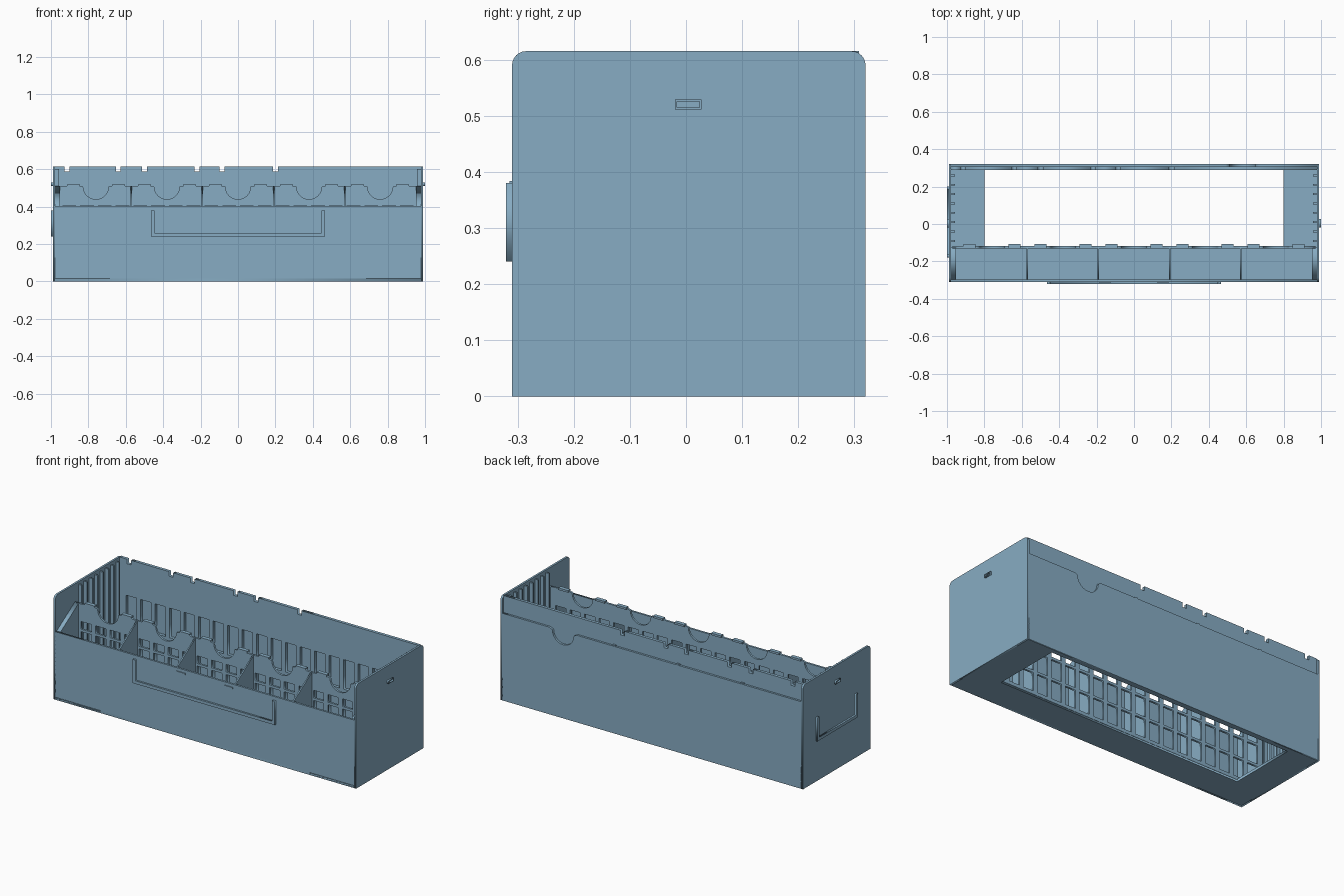
import bpy, bmesh, math
from mathutils import Matrix

if "Cube" in bpy.data.objects:
    bpy.data.objects.remove(bpy.data.objects["Cube"])

mat = bpy.data.materials.new("dusty blue")
mat.diffuse_color = (0.242, 0.413, 0.546, 1)
mat.use_nodes = True
mat.node_tree.nodes["Principled BSDF"].inputs["Base Color"].default_value = mat.diffuse_color


def finish(name, mesh):
    mesh.name = name
    mesh.materials.clear()
    mesh.materials.append(mat)
    ob = bpy.data.objects.new(name, mesh)
    bpy.context.scene.collection.objects.link(ob)
    return ob


def rect(u0, u1, v0, v1):
    return [(u0, v0), (u1, v0), (u1, v1), (u0, v1)]


def arc(cu, cv, r, a0, a1, n=12):
    return [(cu + r * math.cos(math.radians(a0 + (a1 - a0) * i / n)),
             cv + r * math.sin(math.radians(a0 + (a1 - a0) * i / n))) for i in range(n + 1)]


def panel(name, plane, lo, hi, loops):
    """Flat panel with holes: first loop is the outline, the rest are holes."""
    cu = bpy.data.curves.new(name, 'CURVE')
    cu.dimensions = '2D'
    cu.fill_mode = 'BOTH'
    cu.extrude = (hi - lo) / 2
    for pts in loops:
        sp = cu.splines.new('POLY')
        sp.points.add(len(pts) - 1)
        for p, (u, v) in zip(sp.points, pts):
            p.co = (u, v, 0, 1)
        sp.use_cyclic_u = True
    tmp = bpy.data.objects.new(name + "_outline", cu)
    bpy.context.scene.collection.objects.link(tmp)
    mesh = bpy.data.meshes.new_from_object(tmp)
    bpy.data.objects.remove(tmp)
    bpy.data.curves.remove(cu)
    m = (lo + hi) / 2
    if plane == 'XZ':
        M = Matrix(((1, 0, 0, 0), (0, 0, -1, m), (0, 1, 0, 0), (0, 0, 0, 1)))
    elif plane == 'YZ':
        M = Matrix(((0, 0, 1, m), (1, 0, 0, 0), (0, 1, 0, 0), (0, 0, 0, 1)))
    else:
        M = Matrix.Translation((0, 0, m))
    mesh.transform(M)
    bm = bmesh.new()
    bm.from_mesh(mesh)
    bmesh.ops.remove_doubles(bm, verts=bm.verts, dist=1e-5)
    bmesh.ops.recalc_face_normals(bm, faces=bm.faces)
    bm.to_mesh(mesh)
    bm.free()
    return finish(name, mesh)


def boxes(name, items):
    """Several boxes (x0, x1, y0, y1, z0, z1) in one object."""
    bm = bmesh.new()
    for x0, x1, y0, y1, z0, z1 in items:
        M = Matrix.Translation(((x0 + x1) / 2, (y0 + y1) / 2, (z0 + z1) / 2)) @ \
            Matrix.Diagonal((x1 - x0, y1 - y0, z1 - z0, 1))
        bmesh.ops.create_cube(bm, size=1, matrix=M)
    mesh = bpy.data.meshes.new(name)
    bm.to_mesh(mesh)
    bm.free()
    return finish(name, mesh)


PITCH, SLOT = 0.095, 0.068
columns = [(i - 9.5) * PITCH for i in range(20)]
bays = [(i - 2) * 0.38 for i in range(5)]

# floor frame with the large opening
panel("floor", 'XY', 0, 0.015,
      [rect(-0.98, 0.98, -0.31, 0.315), rect(-0.8, 0.8, -0.12, 0.288)])

# side walls with rounded top corners
R = 0.025
side = [(-0.31, 0), (0.32, 0)] + arc(0.32 - R, 0.615 - R, R, 0, 90, 6) \
    + arc(-0.31 + R, 0.615 - R, R, 90, 180, 6)
for s, label in ((-1, "left"), (1, "right")):
    a, b = sorted((s * 0.978, s * 0.99))
    panel(label + "_wall", 'YZ', a, b, [side])
    # vertical comb ribs inside the wall
    a, b = sorted((s * 0.957, s * 0.98))
    boxes(label + "_ribs", [(a, b, y - 0.005, y + 0.005, 0.01, 0.6)
                            for y in [-0.09 + 0.05 * i for i in range(8)]])
    # small raised frame near the top
    a, b = sorted((s * 0.988, s * 1.0))
    panel(label + "_latch_frame", 'YZ', a, b,
          [rect(-0.02, 0.028, 0.511, 0.529), rect(-0.016, 0.024, 0.515, 0.525)])

# low front wall
panel("front_wall", 'XZ', -0.31, -0.298, [rect(-0.98, 0.98, 0, 0.402)])

# back wall: inner panel with notched top and slots
top = [(-0.98, 0.01), (0.98, 0.01), (0.98, 0.615)]
for x in (0.2, -0.085, -0.22, -0.5, -0.64, -0.915):
    top += [(x + 0.013, 0.615), (x + 0.013, 0.588), (x - 0.013, 0.588), (x - 0.013, 0.615)]
top += [(-0.98, 0.615)]
panel("back_wall_inner", 'XZ', 0.29, 0.308,
      [top] + [rect(x - SLOT / 2, x + SLOT / 2, a, b)
               for x in columns for a, b in ((0.03, 0.2), (0.225, 0.4))])

# back wall: outer skin with a thumb scoop
panel("back_wall_outer", 'XZ', 0.308, 0.32,
      [[(-0.98, 0), (0.98, 0), (0.98, 0.515), (0.67, 0.515)]
       + arc(0.58, 0.505, 0.07, 0, -180) + [(0.49, 0.515), (-0.98, 0.515)]])
boxes("back_lip_bumps", [(x - 0.01, x + 0.01, 0.307, 0.319, 0.51, 0.521)
                         for x in (0.25, -0.17, -0.59)])

# scalloped partition with a grid of slots
edge = [(-0.97, 0.01), (0.97, 0.01), (0.97, 0.508)]
for c in reversed(bays):
    edge += [(c + 0.1, 0.515), (c + 0.082, 0.51)] + arc(c, 0.507, 0.068, 0, -180) \
        + [(c - 0.082, 0.51), (c - 0.1, 0.515), (c - 0.15, 0.515), (c - 0.16, 0.508)]
    if c > -0.7:
        edge += [(c - 0.22, 0.508), (c - 0.23, 0.515)]
edge += [(-0.97, 0.508)]
panel("partition", 'XZ', -0.13, -0.118,
      [edge] + [rect(x - SLOT / 2, x + SLOT / 2, a, b)
                for x in columns for a, b in ((0.03, 0.14), (0.155, 0.265), (0.28, 0.345), (0.36, 0.405))])
boxes("partition_tabs", [(c + s * 0.12 - 0.032, c + s * 0.12 + 0.032, -0.131, -0.108, 0.508, 0.52)
                         for c in bays for s in (-1, 1)])

# sloped dividers and thicker end pieces
wedge = [(-0.3, 0.01), (-0.125, 0.01), (-0.125, 0.51), (-0.3, 0.4)]
for i in range(4):
    x = (i - 1.5) * 0.38
    panel("divider_%d" % (i + 1), 'YZ', x - 0.004, x + 0.004, [wedge])
panel("left_end_piece", 'YZ', -0.98, -0.953, [wedge])
panel("right_end_piece", 'YZ', 0.953, 0.98, [wedge])


# raised label holders
def holder(u0, u1, z0, z1, w=0.018):
    return [(u0, z1), (u0, z0), (u1, z0), (u1, z1), (u1 - w, z1),
            (u1 - w, z0 + w), (u0 + w, z0 + w), (u0 + w, z1)]


panel("front_label_holder", 'XZ', -0.321, -0.309, [holder(-0.465, 0.465, 0.24, 0.38)])
panel("left_label_holder", 'YZ', -1.0, -0.989, [holder(-0.18, 0.2, 0.24, 0.38)])
boxes("front_label_tabs", [(x - 0.03, x + 0.03, -0.315, -0.309, 0.377, 0.384)
                           for x in (-0.155, 0.155)])
